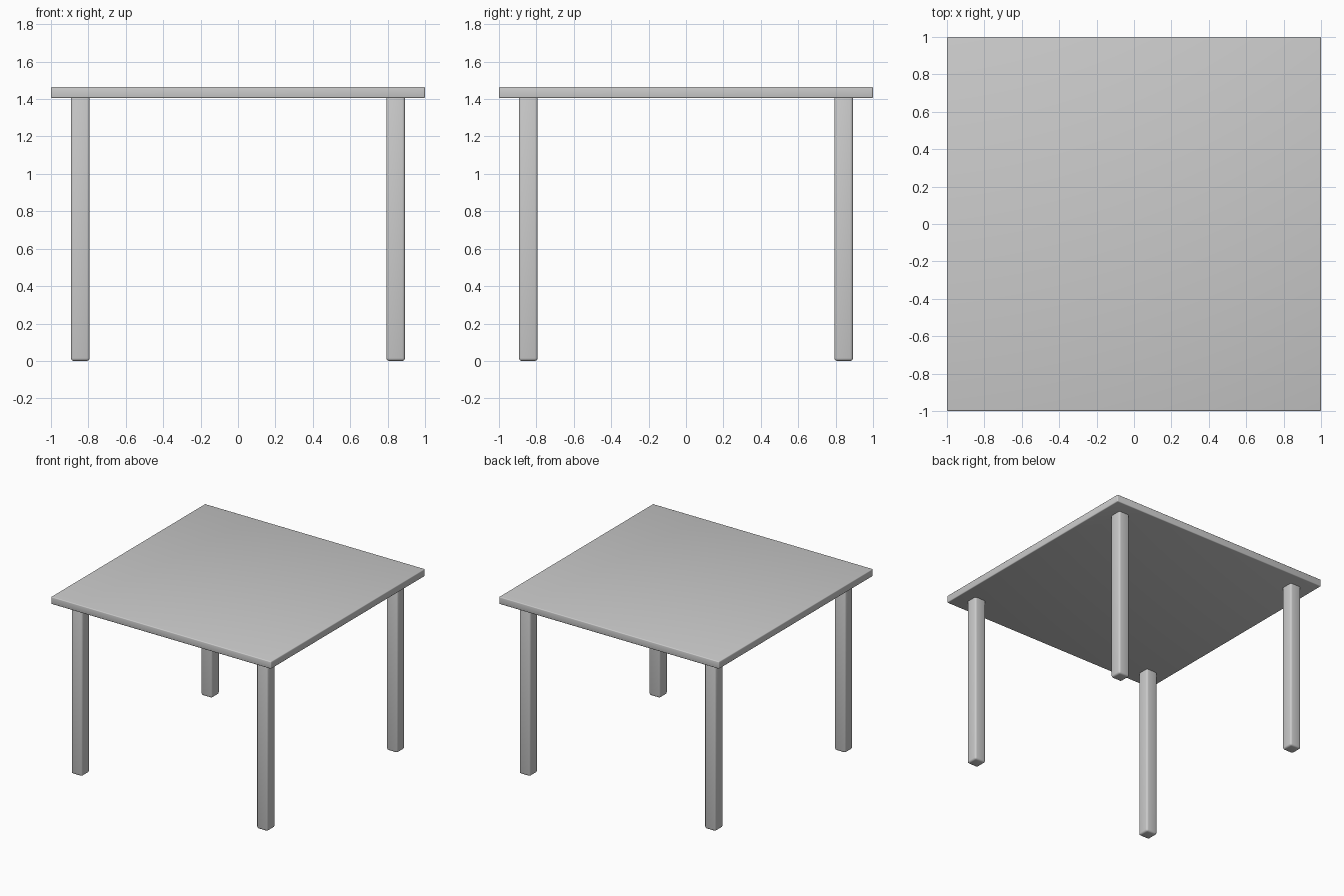
import bpy
from math import radians

if "Cube" in bpy.data.objects:
    bpy.data.objects.remove(bpy.data.objects["Cube"])


def rounded_box(name, centre, size, radius):
    """Box with softly rounded edges."""
    bpy.ops.mesh.primitive_cube_add(size=1, location=centre)
    obj = bpy.context.object
    obj.name = name
    obj.scale = size
    bpy.ops.object.transform_apply(location=False, rotation=False, scale=True)
    bevel = obj.modifiers.new("Rounded edges", 'BEVEL')
    bevel.width = radius
    bevel.segments = 3
    bpy.ops.object.modifier_apply(modifier=bevel.name)
    bpy.ops.object.shade_smooth_by_angle(angle=radians(40))
    return obj


TOP_Z, UNDERSIDE_Z = 1.465, 1.405
LEG_WIDTH, LEG_OFFSET = 0.10, 0.843

# Table top
rounded_box("table_top", (0, 0, (TOP_Z + UNDERSIDE_Z) / 2),
            (2, 2, TOP_Z - UNDERSIDE_Z), 0.007)

# Four square legs, tucked slightly into the top
leg_height = UNDERSIDE_Z + 0.02
for side, sx in (("left", -1), ("right", 1)):
    for end, sy in (("front", -1), ("back", 1)):
        rounded_box(f"{end}_{side}_leg",
                    (sx * LEG_OFFSET, sy * LEG_OFFSET, leg_height / 2),
                    (LEG_WIDTH, LEG_WIDTH, leg_height), 0.015)
